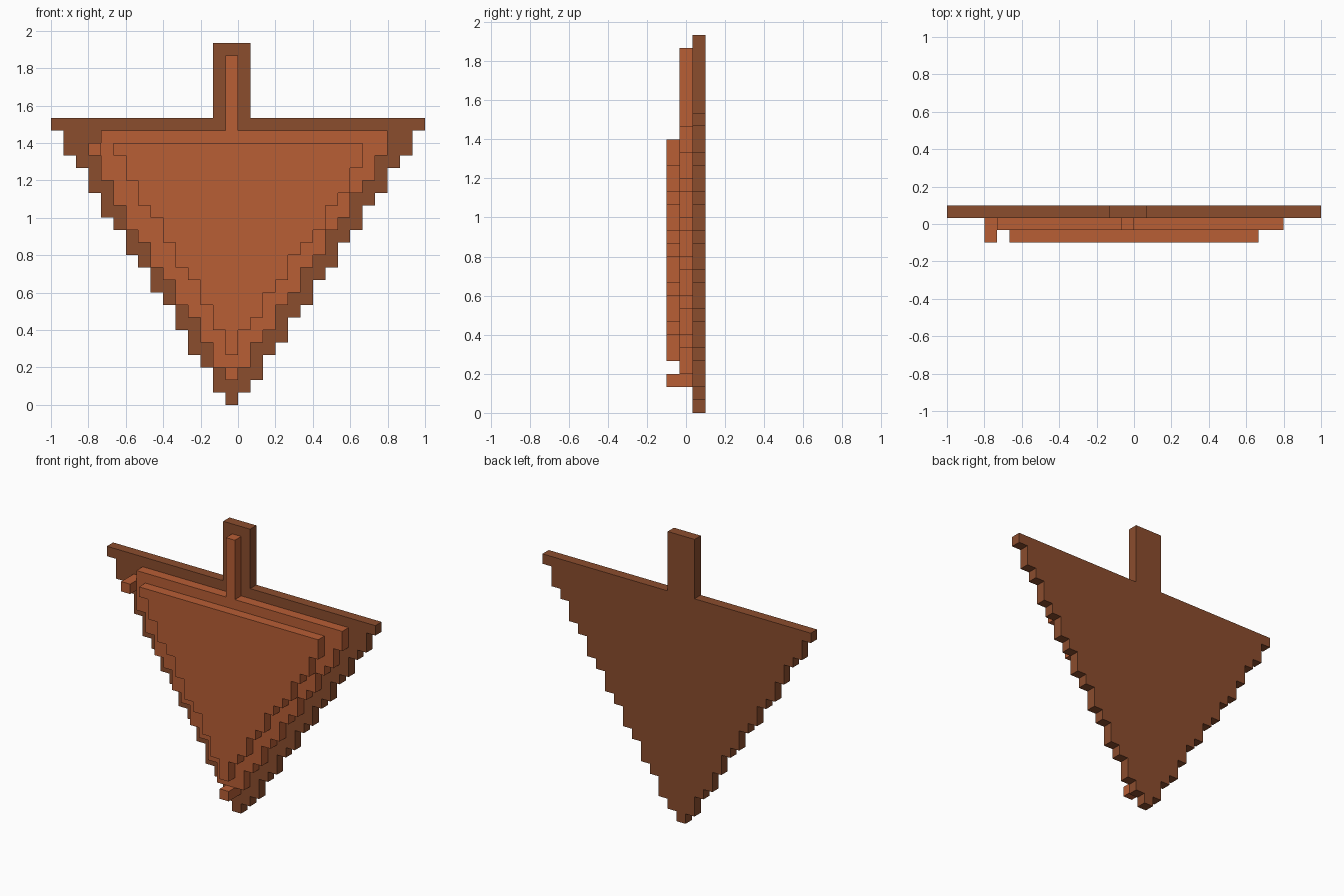
import bpy
import bmesh

cube = bpy.data.objects.get("Cube")
if cube:
    bpy.data.objects.remove(cube, do_unlink=True)

U = 2 / 30  # one block


def material(name, rgb):
    mat = bpy.data.materials.new(name)
    mat.use_nodes = True
    mat.diffuse_color = (*rgb, 1)
    mat.node_tree.nodes["Principled BSDF"].inputs["Base Color"].default_value = (*rgb, 1)
    return mat


dark_brown = material("dark_brown", (0.258, 0.074, 0.027))
rust_orange = material("rust_orange", (0.479, 0.112, 0.036))


def edge(col, row, runs, step):
    """Staircase going up: each run is how many blocks tall that step is."""
    points = []
    for run in runs:
        points += [(col, row), (col, row + run)]
        row += run
        col += step
    return points


def slab(name, outline, front, depth, mat):
    """Extrude a block-unit outline from its front face towards the back."""
    bm = bmesh.new()
    face = bm.faces.new([bm.verts.new((c * U - 1, front * U, r * U)) for c, r in outline])
    result = bmesh.ops.extrude_face_region(bm, geom=[face])
    moved = [v for v in result["geom"] if isinstance(v, bmesh.types.BMVert)]
    bmesh.ops.translate(bm, verts=moved, vec=(0, depth * U, 0))
    bmesh.ops.recalc_face_normals(bm, faces=bm.faces)
    mesh = bpy.data.meshes.new(name)
    bm.to_mesh(mesh)
    bm.free()
    mesh.materials.append(mat)
    obj = bpy.data.objects.new(name, mesh)
    bpy.context.collection.objects.link(obj)


def stepped_layer(name, row, left, right, front, mat, stem=None):
    """Stepped triangle, point down, with an optional stem (left, right, top)."""
    right_edge = edge(right[0], row, right[1], 1)
    left_edge = edge(left[0], row, left[1], -1)
    top = right_edge[-1][1]
    neck = []
    if stem:
        a, b, height = stem
        neck = [(b, top), (b, height), (a, height), (a, top)]
    slab(name, right_edge + neck + left_edge[::-1], front, 1, mat)


# Back plate with its wide stem
stepped_layer("back_plate", 0,
              (14, [1, 2, 1, 2, 2, 1, 2, 1, 2, 1, 2, 2, 1, 2, 1]),
              (15, [1] + [1, 2] * 7 + [1]),
              0.5, dark_brown, stem=(13, 16, 29))

# Middle plate with its narrow stem
stepped_layer("middle_plate", 3,
              (13, [2, 2, 1, 2, 1, 2, 1, 2, 2, 4]),
              (16, [2, 1] * 5 + [2, 2]),
              -0.5, rust_orange, stem=(14, 15, 28))

# Raised front plate
stepped_layer("front_plate", 4,
              (14, [2, 2, 2, 1, 2, 2, 1, 2, 2, 1]),
              (15, [2, 1, 2, 1, 2, 1, 1, 2, 1, 2, 2]),
              -1.5, rust_orange)

# Single blocks at the tip and the upper right corner
for name, c, r in (("tip_block", 14, 2), ("corner_block", 3, 20)):
    slab(name, [(c, r), (c + 1, r), (c + 1, r + 1), (c, r + 1)], -1.5, 2, rust_orange)
